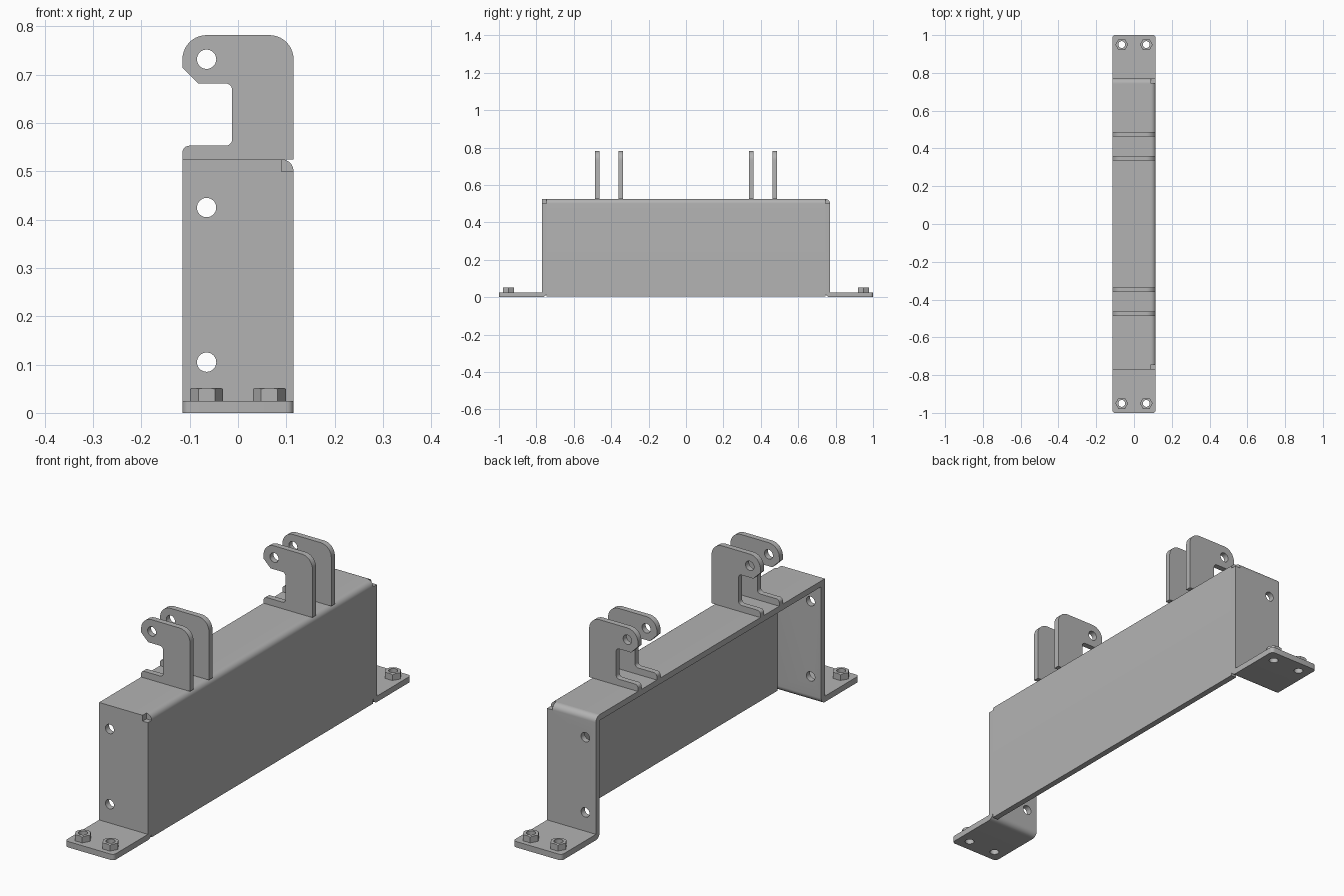
import bpy, bmesh, math
from mathutils import Vector, Matrix

cube = bpy.data.objects.get("Cube")
if cube:
    bpy.data.objects.remove(cube, do_unlink=True)

# Main dimensions
W, T = 0.115, 0.025          # half width, sheet thickness
END, TOP = 0.77, 0.525       # outer face of end walls, top of cover
BOLT_X, BOLT_Y = 0.065, 0.95
HOLE_X = -0.065

steel = bpy.data.materials.new("grey steel")
steel.use_nodes = True
GREY = (0.45, 0.45, 0.45, 1)
steel.diffuse_color = GREY
steel.node_tree.nodes["Principled BSDF"].inputs["Base Color"].default_value = GREY


def arc(cx, cy, r, start, stop, n=10):
    """Points on an arc, angles in degrees."""
    angles = [math.radians(start + (stop - start) * i / n) for i in range(n + 1)]
    return [(cx + r * math.cos(a), cy + r * math.sin(a)) for a in angles]


def finish(name, bm):
    bmesh.ops.recalc_face_normals(bm, faces=bm.faces)
    mesh = bpy.data.meshes.new(name)
    bm.to_mesh(mesh)
    bm.free()
    obj = bpy.data.objects.new(name, mesh)
    bpy.context.collection.objects.link(obj)
    mesh.materials.append(steel)
    return obj


def extrude(name, points, axis, low, high, round_tip=False):
    """Extrude a profile along x (points are y,z) or y (points are x,z)."""
    place = (lambda p: (low, p[0], p[1])) if axis == "x" else (lambda p: (p[0], low, p[1]))
    move = Vector((high - low, 0, 0)) if axis == "x" else Vector((0, high - low, 0))
    bm = bmesh.new()
    face = bm.faces.new([bm.verts.new(place(p)) for p in points])
    out = bmesh.ops.extrude_face_region(bm, geom=[face])
    bmesh.ops.translate(bm, vec=move, verts=[g for g in out["geom"] if isinstance(g, bmesh.types.BMVert)])
    if round_tip:
        tips = [e for e in bm.edges if all(abs(v.co.y) > 0.999 for v in e.verts)
                and abs(e.verts[0].co.x - e.verts[1].co.x) < 0.001]
        bmesh.ops.bevel(bm, geom=tips, offset=0.015, segments=5, profile=0.5, affect="EDGES")
    return finish(name, bm)


def cone(name, centre, r1, r2, depth, sides=32, axis="z"):
    bm = bmesh.new()
    turn = Matrix.Rotation(math.pi / 2, 4, "X") if axis == "y" else Matrix()
    bmesh.ops.create_cone(bm, cap_ends=True, segments=sides, radius1=r1, radius2=r2,
                          depth=depth, matrix=Matrix.Translation(centre) @ turn)
    return finish(name, bm)


def cut(obj, cutter, operation="DIFFERENCE"):
    bpy.context.view_layer.objects.active = obj
    mod = obj.modifiers.new("cut", "BOOLEAN")
    mod.operation, mod.object, mod.solver = operation, cutter, "EXACT"
    bpy.ops.object.modifier_apply(modifier=mod.name)
    bpy.data.objects.remove(cutter, do_unlink=True)


parts = []

# Cover: top sheet bent down into the side wall
inner = END - T
cover = [(-W, TOP), *arc(W - T, TOP - T, T, 90, 0), (W, 0.003), (W - T, 0.003),
         (W - T, TOP - T), (-W, TOP - T)]
parts.append(extrude("cover", cover, "y", -inner, inner))

# End brackets: wall with a bent foot, wall holes and a corner relief notch
for side, label in ((-1, "front"), (1, "back")):
    if side > 0:
        head = arc(inner, TOP - T, T, 0, 90)      # folded top edge
    else:
        head = [(END, TOP), (inner, TOP)]         # square top edge
    profile = [(1, 0), (1, T), (END, T), *head, *arc(END, T, T, 180, 270)]
    profile = [(side * y, z) for y, z in profile]
    bracket = extrude(label + "_end_bracket", profile, "x", -W, W, round_tip=True)
    for z in (0.105, 0.425):
        cut(bracket, cone("cutter", (HOLE_X, side * END, z), 0.02, 0.02, 0.2, axis="y"))
    notch = [(W - T, TOP - T), (W + T, TOP - T), (W + T, TOP + T), (W - T, TOP + T)]
    ends = sorted((side * inner, side * (END + T)))
    cut(bracket, extrude("cutter", notch, "y", *ends))

    # Chamfered hex nuts with bores running through the foot
    for x, hand in ((-BOLT_X, "right"), (BOLT_X, "left")):
        y, z, h = side * BOLT_Y, T + 0.0135, 0.027
        nut = cone(f"{label}_{hand}_nut", (x, y, z), 0.034, 0.034, h, sides=6)
        # Put two hexagon corners on the x axis
        corner = max(nut.data.vertices, key=lambda v: v.co.x).co
        spin = -math.atan2(corner.y - y, corner.x - x)
        pivot = Matrix.Translation((x, y, z))
        nut.data.transform(pivot @ Matrix.Rotation(spin, 4, "Z") @ pivot.inverted())
        cut(nut, cone("cutter", (x, y, z), 0.076, 0.0295, h), "INTERSECT")
        for target in (nut, bracket):
            cut(target, cone("cutter", (x, y, T), 0.018, 0.018, 0.2))
        parts.append(nut)
    parts.append(bracket)

# Hook plates: two pairs of upright lugs with an open throat
hook = [(W, TOP), *arc(0.065, 0.732, 0.05, 0, 90), *arc(-0.065, 0.732, 0.05, 90, 180),
        (-W, 0.715), (-0.082, 0.682), *arc(-0.026, 0.668, 0.014, 90, 0, 6),
        *arc(-0.026, 0.567, 0.014, 0, -90, 6), *arc(-0.101, 0.539, 0.014, 90, 180, 6), (-W, TOP)]
for i, y in enumerate((-0.475, -0.348, 0.348, 0.475)):
    plate = extrude(f"hook_plate_{i + 1}", hook, "y", y - 0.012, y + 0.012)
    cut(plate, cone("cutter", (HOLE_X, y, 0.732), 0.02, 0.02, 0.1, axis="y"))
    parts.append(plate)

# Smooth the bends and bores, keep sheet edges sharp
bpy.ops.object.select_all(action="DESELECT")
for obj in parts:
    obj.select_set(True)
bpy.context.view_layer.objects.active = parts[0]
bpy.ops.object.shade_smooth_by_angle(angle=math.radians(30))
